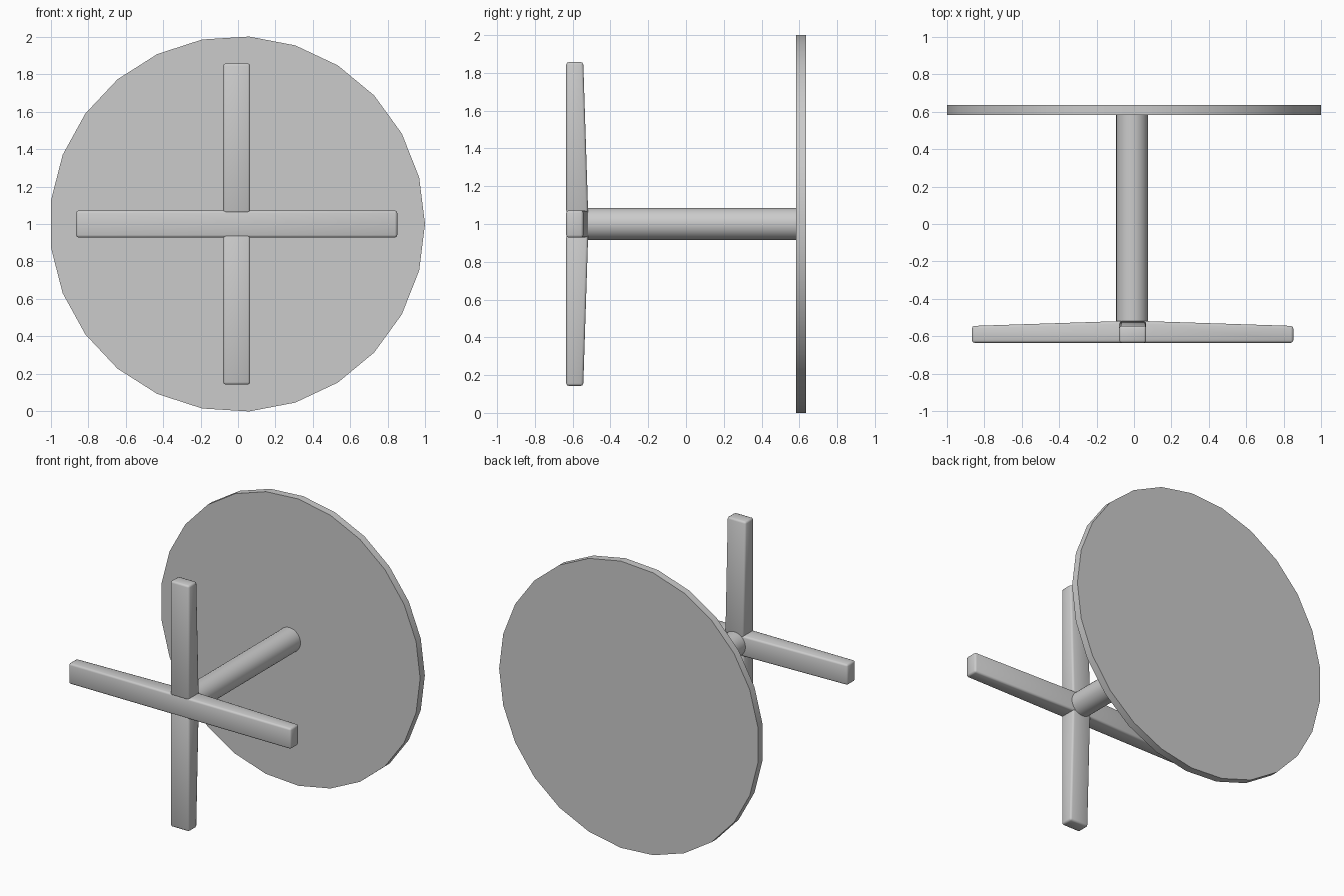
import bpy, bmesh, math
from mathutils import Matrix

if "Cube" in bpy.data.objects:
    bpy.data.objects.remove(bpy.data.objects["Cube"])

CX, CZ = -0.007, 1.0      # axis of the post and foot
HALF_W = 0.072            # half width of a foot bar
Y_FLOOR, Y_TIP, Y_HUB = -0.634, -0.544, -0.516


def finish(obj, angle):
    bpy.ops.object.select_all(action='DESELECT')
    obj.select_set(True)
    bpy.context.view_layer.objects.active = obj
    bpy.ops.object.shade_smooth_by_angle(angle=math.radians(angle))


def disc(name, radius, sides, y0, y1, x, spin=0.0):
    """Cylinder lying along y."""
    bm = bmesh.new()
    bmesh.ops.create_cone(bm, cap_ends=True, segments=sides, radius1=radius,
                          radius2=radius, depth=y1 - y0)
    # put a corner at +x
    v = max((v.co.x, v.co.y) for v in bm.verts)
    bm.transform(Matrix.Rotation(-math.atan2(v[1], v[0]) + spin, 4, 'Z'))
    bm.transform(Matrix.Translation((x, (y0 + y1) / 2, CZ))
                 @ Matrix.Rotation(math.pi / 2, 4, 'X'))
    me = bpy.data.meshes.new(name)
    bm.to_mesh(me)
    bm.free()
    obj = bpy.data.objects.new(name, me)
    bpy.context.collection.objects.link(obj)
    finish(obj, 30)
    return obj


def foot_bar(name, profile, turn):
    """Extrude a side profile (along, y) to the bar width, then turn about the post."""
    bm = bmesh.new()
    face = bm.faces.new([bm.verts.new((a, y, -HALF_W)) for a, y in profile])
    ext = bmesh.ops.extrude_face_region(bm, geom=[face])
    bmesh.ops.translate(bm, vec=(0, 0, 2 * HALF_W),
                        verts=[g for g in ext['geom'] if isinstance(g, bmesh.types.BMVert)])
    bmesh.ops.recalc_face_normals(bm, faces=bm.faces)
    edges = [e for e in bm.edges if e.calc_face_angle() > math.radians(30)]
    bmesh.ops.bevel(bm, geom=edges, offset=0.013, segments=2, profile=0.5, affect='EDGES')
    bm.transform(Matrix.Translation((CX, 0, CZ)) @ Matrix.Rotation(turn, 4, 'Y'))
    me = bpy.data.meshes.new(name)
    bm.to_mesh(me)
    bm.free()
    obj = bpy.data.objects.new(name, me)
    bpy.context.collection.objects.link(obj)
    finish(obj, 60)


# Round 25-sided top and the central post
disc("table_top", 1.002, 25, 0.582, 0.634, -0.004)
disc("post", 0.085, 32, -0.525, 0.59, -0.01)

# Cross foot: one long bar and two arms butting into it
L = 0.857
foot_bar("foot_long_bar", [(-L, Y_FLOOR), (L, Y_FLOOR), (L, Y_TIP),
                           (0, Y_HUB), (-L, Y_TIP)], 0)
arm = [(0.058, Y_FLOOR), (L, Y_FLOOR), (L, Y_TIP), (0.058, Y_HUB - 0.002)]
for label, turn in (("upper", -math.pi / 2), ("lower", math.pi / 2)):
    foot_bar("foot_arm_" + label, arm, turn)
